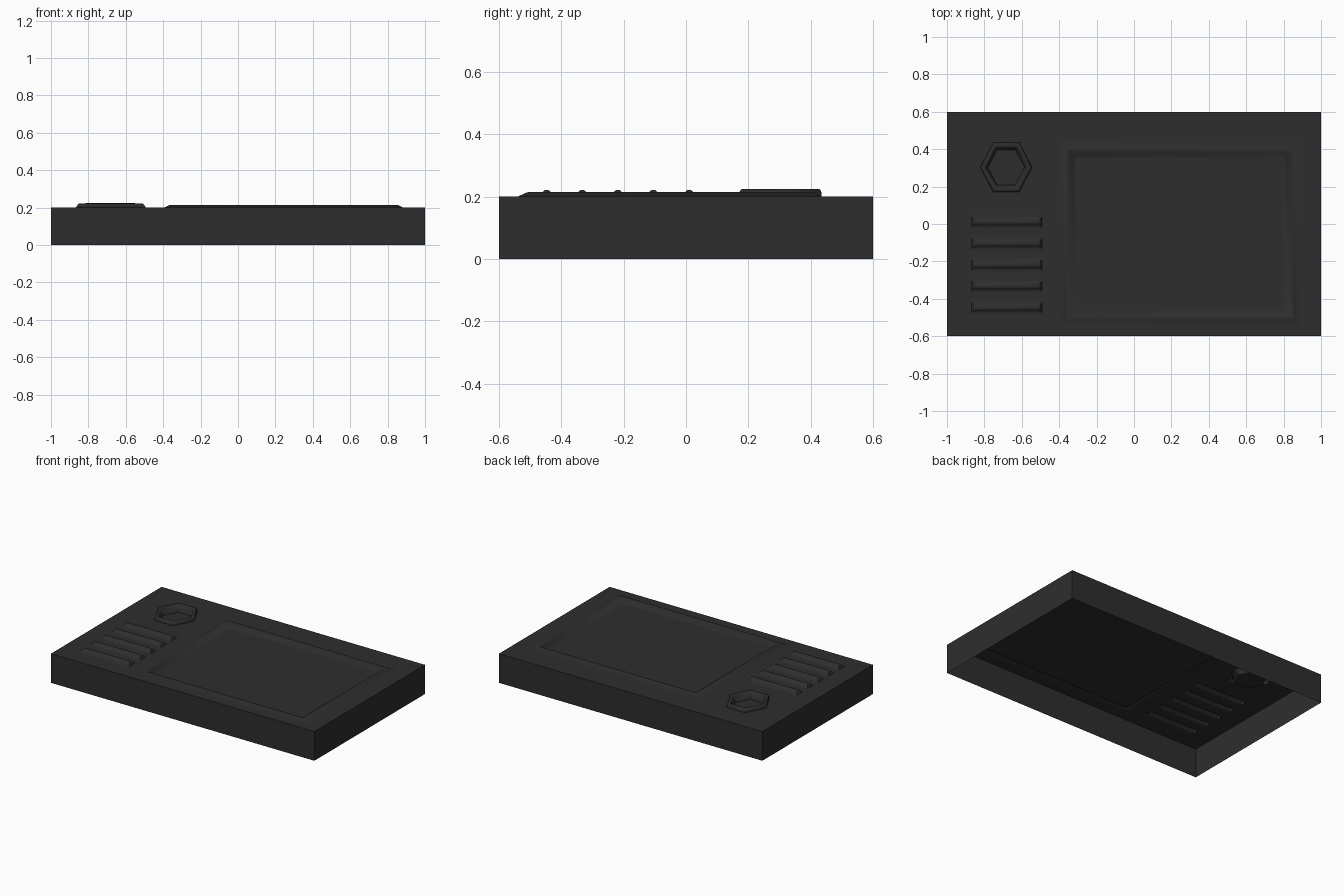
import bpy, bmesh, math
from mathutils import Vector

if "Cube" in bpy.data.objects:
    bpy.data.objects.remove(bpy.data.objects["Cube"])

# Single colour
mat = bpy.data.materials.new("charcoal")
mat.diffuse_color = (0.027, 0.027, 0.027, 1)
mat.use_nodes = True
mat.node_tree.nodes["Principled BSDF"].inputs["Base Color"].default_value = mat.diffuse_color

bm = bmesh.new()


def rect(x0, x1, y0, y1, z):
    return [bm.verts.new(p) for p in ((x0, y0, z), (x1, y0, z), (x1, y1, z), (x0, y1, z))]


def hexagon(cx, cy, rx, ry, z):
    return [bm.verts.new((cx + rx * math.cos(i * math.pi / 3),
                          cy + ry * math.sin(i * math.pi / 3), z)) for i in range(6)]


def skin(rings, cap=True):
    """Join successive rings with quads and optionally close the last one."""
    for a, b in zip(rings, rings[1:]):
        n = len(a)
        for i in range(n):
            bm.faces.new((a[i], a[(i + 1) % n], b[(i + 1) % n], b[i]))
    if cap:
        bm.faces.new(rings[-1])
    return rings[0]


openings = []

# Open-bottomed side walls
walls = [rect(-1, 1, -0.6, 0.6, z) for z in (0, 0.2)]
skin(walls, cap=False)
openings.append(walls[1])

# Raised frame around the sunken panel: (inset, height)
profile = [(-0.02, 0.2), (0, 0.2), (0.027, 0.213), (0.037, 0.215), (0.045, 0.213),
           (0.066, 0.192), (0.09, 0.192)]
openings.append(skin([rect(-0.395 + d, 0.885 - d, -0.54 + d, 0.435 - d, z) for d, z in profile]))

# Five vent ridges: (half length, half width, height)
profile = [(0.20, 0.045, 0.2), (0.188, 0.028, 0.2), (0.178, 0.014, 0.214),
           (0.174, 0.008, 0.22), (0.168, 0.003, 0.222)]
for i in range(5):
    y = 0.01 - 0.1143 * i
    openings.append(skin([rect(-0.68 - l, -0.68 + l, y - w, y + w, z) for l, w, z in profile]))

# Hexagonal socket: (radius, height)
profile = [(0.15, 0.2), (0.139, 0.2), (0.137, 0.218), (0.131, 0.224), (0.118, 0.224),
           (0.111, 0.217), (0.098, 0.175)]
openings.append(skin([hexagon(-0.683, 0.303, r, r * 1.1, z) for r, z in profile]))

# Flat top surface filling between all the features
edges = []
for ring in openings:
    for i, v in enumerate(ring):
        edges.append(bm.edges.get((v, ring[(i + 1) % len(ring)])))
bmesh.ops.triangle_fill(bm, use_beauty=True, use_dissolve=False, edges=edges,
                        normal=Vector((0, 0, 1)))
bmesh.ops.recalc_face_normals(bm, faces=bm.faces)
if sum(f.normal.z * f.calc_area() for f in bm.faces) < 0:
    bmesh.ops.reverse_faces(bm, faces=bm.faces)

mesh = bpy.data.meshes.new("control_cover")
bm.to_mesh(mesh)
bm.free()
mesh.materials.append(mat)
cover = bpy.data.objects.new("control_cover", mesh)
bpy.context.collection.objects.link(cover)
bpy.context.view_layer.objects.active = cover
cover.select_set(True)
bpy.ops.object.shade_smooth_by_angle(angle=math.radians(50))
